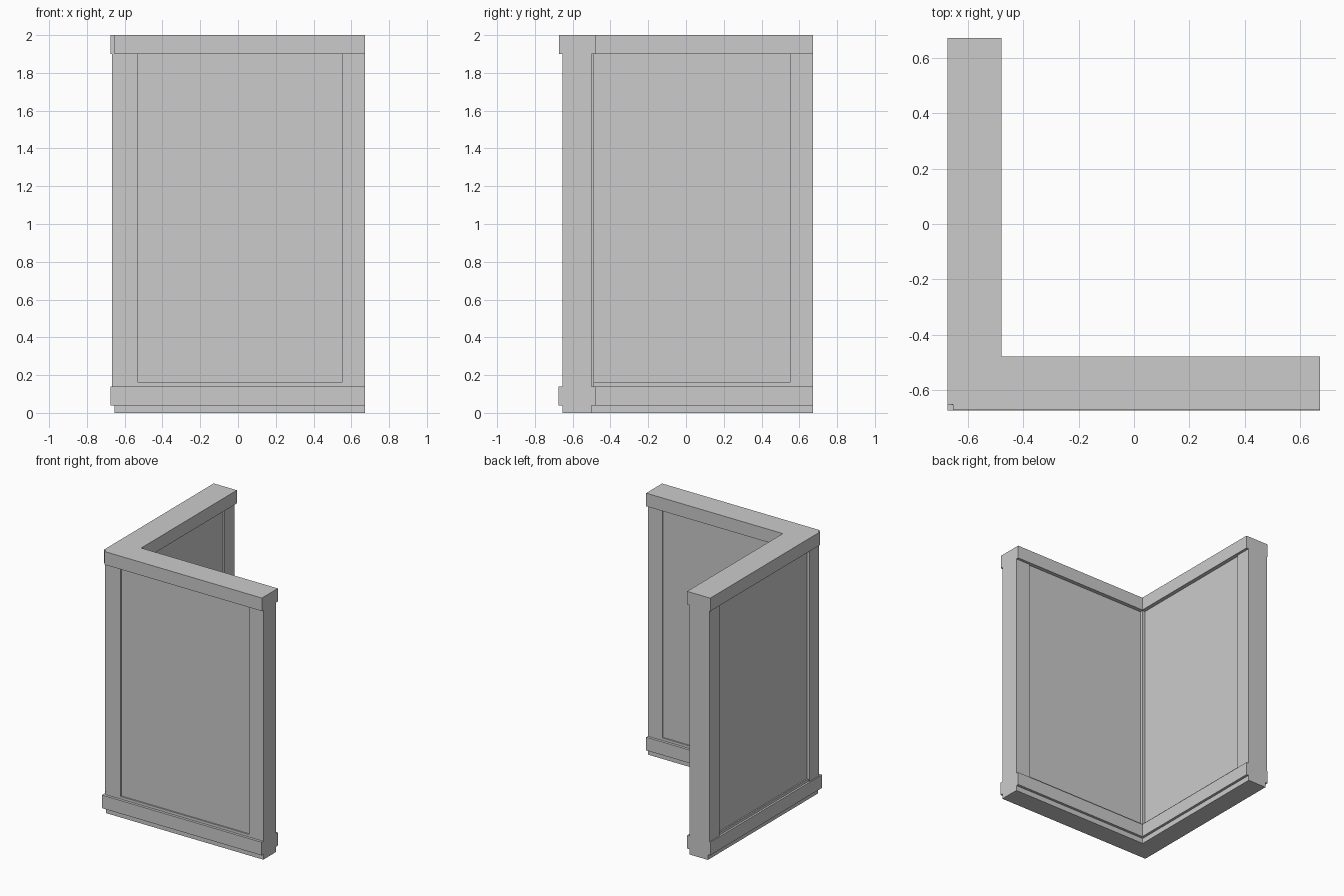
import bpy, bmesh

if "Cube" in bpy.data.objects:
    bpy.data.objects.remove(bpy.data.objects["Cube"])

END = 0.672  # free end of both arms


def prism(name, outline, z0, z1):
    bm = bmesh.new()
    face = bm.faces.new([bm.verts.new((x, y, z0)) for x, y in outline])
    res = bmesh.ops.extrude_face_region(bm, geom=[face])
    top = [v for v in res["geom"] if isinstance(v, bmesh.types.BMVert)]
    bmesh.ops.translate(bm, verts=top, vec=(0, 0, z1 - z0))
    bmesh.ops.recalc_face_normals(bm, faces=bm.faces)
    mesh = bpy.data.meshes.new(name)
    bm.to_mesh(mesh)
    bm.free()
    obj = bpy.data.objects.new(name, mesh)
    bpy.context.collection.objects.link(obj)
    return obj


def block(name, x0, x1, y0, y1, z0, z1):
    return prism(name, [(x0, y0), (x1, y0), (x1, y1), (x0, y1)], z0, z1)


def corner(name, ox, oy, inner, z0, z1, end=END, notch=0):
    # L-shaped plan, optionally with a square nick at the outer corner
    outer = [(ox, oy)]
    if notch:
        outer = [(ox, oy + notch), (ox + notch, oy + notch), (ox + notch, oy)]
    return prism(name, outer + [(end, oy), (end, inner), (inner, inner),
                                (inner, end), (ox, end)], z0, z1)


# Horizontal courses
corner("plinth", -0.655, -0.655, -0.50, 0.0, 0.04)
corner("bottom_rail", -0.675, -0.675, -0.48, 0.04, 0.14)
corner("top_cap", -0.675, -0.672, -0.48, 1.90, 2.0, notch=0.02)

# Recessed wall panels and the thin sill below them
corner("wall_panels", -0.65, -0.645, -0.51, 0.14, 1.90, end=0.60)
corner("sill", -0.66, -0.655, -0.50, 0.14, 0.16, end=0.60)

# Stiles at the free ends
block("front_end_stile", 0.55, END, -0.655, -0.50, 0.14, 1.90)
block("side_end_stile", -0.668, -0.50, 0.55, END, 0.14, 1.90)

# Stiles at the corner, outside and inside
block("front_corner_stile", -0.65, -0.53, -0.655, -0.53, 0.14, 1.90)
block("side_corner_stile", -0.668, -0.54, -0.65, -0.53, 0.14, 1.90)
block("inner_corner_bead", -0.53, -0.488, -0.53, -0.488, 0.14, 1.90)
